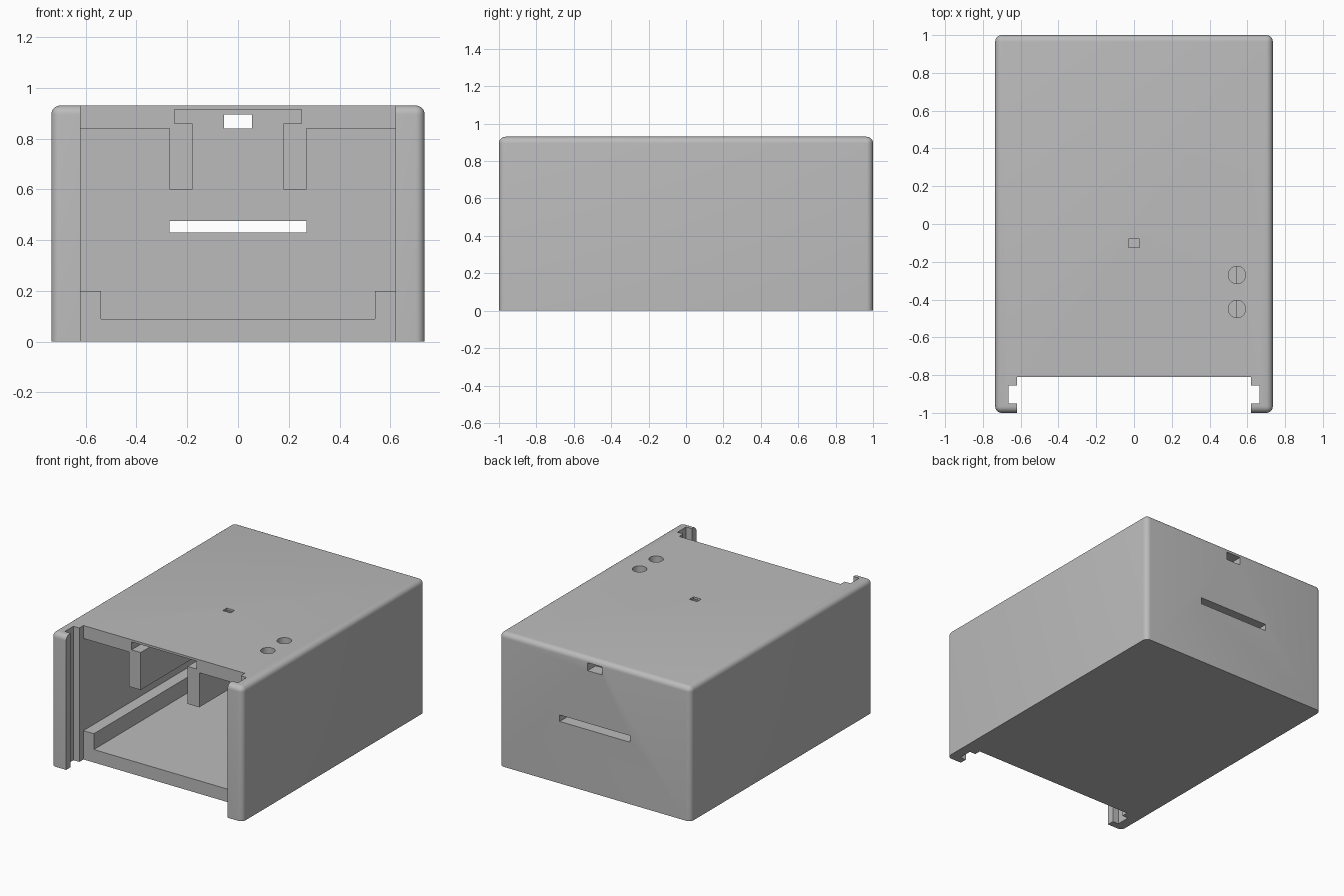
import bpy, bmesh, math
from mathutils import Matrix, Vector

cube = bpy.data.objects.get("Cube")
if cube:
    bpy.data.objects.remove(cube, do_unlink=True)

grey = bpy.data.materials.new("plain grey")
grey.use_nodes = True
grey.diffuse_color = (0.5, 0.5, 0.5, 1)
grey.node_tree.nodes["Principled BSDF"].inputs["Base Color"].default_value = (0.5, 0.5, 0.5, 1)


def make_object(name, bm):
    bmesh.ops.recalc_face_normals(bm, faces=bm.faces)
    mesh = bpy.data.meshes.new(name)
    bm.to_mesh(mesh)
    bm.free()
    mesh.materials.append(grey)
    obj = bpy.data.objects.new(name, mesh)
    bpy.context.collection.objects.link(obj)
    return obj


def box(bm, x, y, z):
    size = Vector((x[1] - x[0], y[1] - y[0], z[1] - z[0]))
    centre = Vector((sum(x), sum(y), sum(z))) / 2
    bmesh.ops.create_cube(bm, size=1, matrix=Matrix.Translation(centre) @ Matrix.Diagonal((*size, 1)))


def extruded(name, half, place, start, end):
    """Mirror a half profile across x = 0 and extrude it from start to end."""
    outline = half + [(-a, b) for a, b in reversed(half)]
    bm = bmesh.new()
    face = bm.faces.new([bm.verts.new(place(a, b, start)) for a, b in outline])
    moved = bmesh.ops.extrude_face_region(bm, geom=[face])["geom"]
    shift = Vector(place(0, 0, end)) - Vector(place(0, 0, start))
    bmesh.ops.translate(bm, vec=shift, verts=[v for v in moved if isinstance(v, bmesh.types.BMVert)])
    return make_object(name, bm)


# Outer case: every edge rounded except around the base
bm = bmesh.new()
box(bm, (-0.735, 0.735), (-1, 1), (0, 0.93))
rounded = [e for e in bm.edges if any(v.co.z > 0.1 for v in e.verts)]
bmesh.ops.bevel(bm, geom=rounded, offset=0.035, segments=6, profile=0.5, affect='EDGES')
case = make_object("case", bm)

# Cavity section: floor ledges, hanging rails and board slots
cavity = extruded("cavity_cutter",
                  [(0.54, 0.09), (0.54, 0.2), (0.62, 0.2), (0.62, 0.84), (0.27, 0.84), (0.27, 0.6),
                   (0.18, 0.6), (0.18, 0.86), (0.25, 0.86), (0.25, 0.915)],
                  lambda a, b, t: (a, t, b), -0.9, 0.91)

# Front opening with the grooves for a sliding panel
opening = extruded("front_cutter",
                   [(0.62, -1.1), (0.62, -0.95), (0.665, -0.95), (0.665, -0.855),
                    (0.62, -0.855), (0.62, -0.81)],
                   lambda a, b, t: (a, b, t), -0.1, 1.1)

# Ports in the back wall, window and button holes in the roof
bm = bmesh.new()
box(bm, (-0.055, 0.055), (0.85, 1.1), (0.84, 0.895))
box(bm, (-0.27, 0.27), (0.85, 1.1), (0.43, 0.475))
box(bm, (-0.03, 0.03), (-0.125, -0.08), (0.88, 1.0))
for y in (-0.27, -0.45):
    bmesh.ops.create_cone(bm, cap_ends=True, segments=32, radius1=0.046, radius2=0.046, depth=0.3,
                          matrix=Matrix.Translation((0.545, y, 0.93)))
holes = make_object("hole_cutter", bm)

bpy.context.view_layer.objects.active = case
for cutter in (opening, cavity, holes):
    cutter.hide_render = True
    mod = case.modifiers.new(cutter.name, 'BOOLEAN')
    mod.operation = 'DIFFERENCE'
    mod.solver = 'EXACT'
    mod.object = cutter
    bpy.ops.object.modifier_apply(modifier=mod.name)
    bpy.data.objects.remove(cutter, do_unlink=True)

bpy.ops.object.select_all(action='DESELECT')
case.select_set(True)
bpy.ops.object.shade_smooth_by_angle(angle=math.radians(30))
